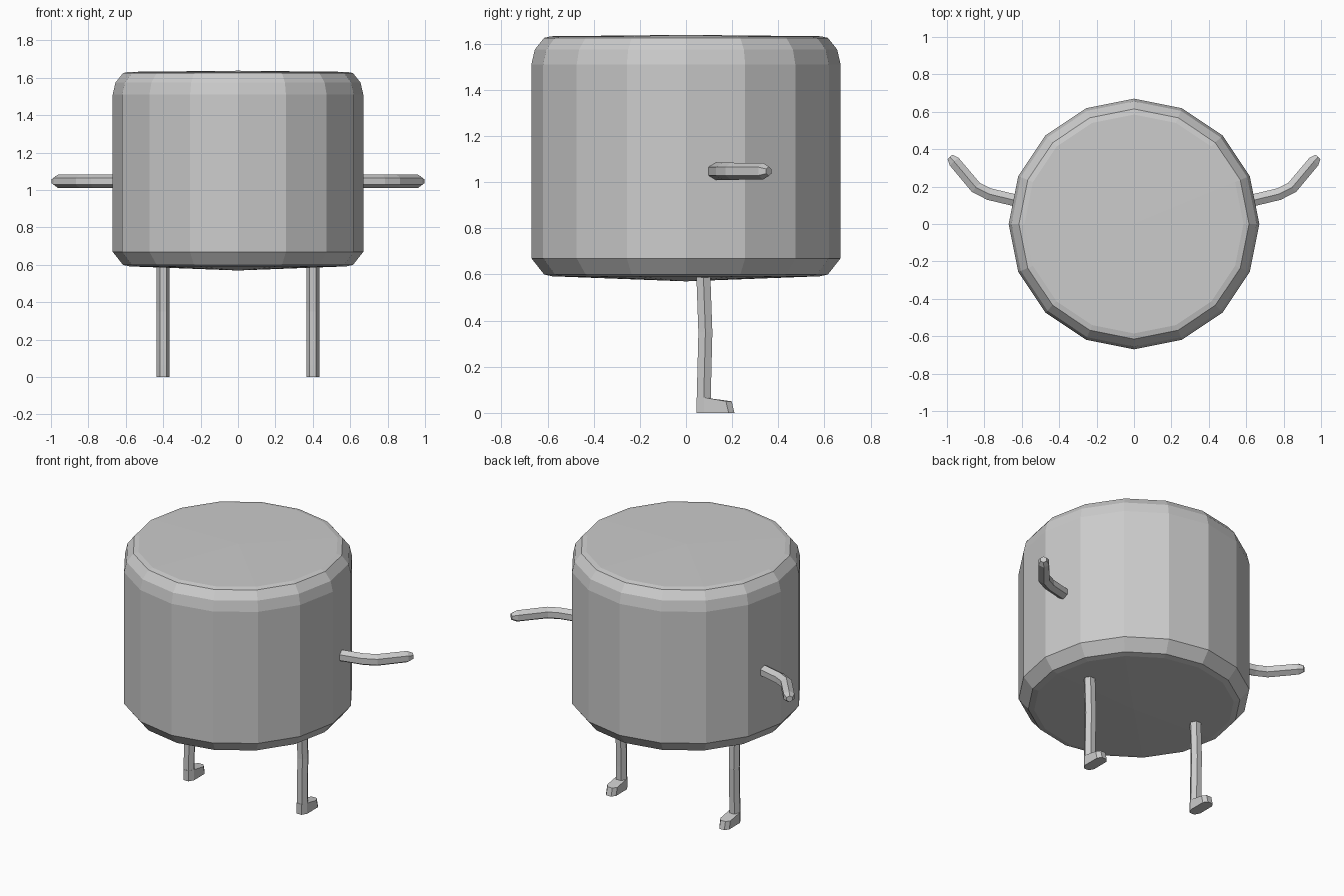
import bpy, bmesh
from math import sin, cos, pi
from mathutils import Vector

cube = bpy.data.objects.get("Cube")
if cube:
    bpy.data.objects.remove(cube)

grey = bpy.data.materials.new("light grey")
grey.use_nodes = True
grey.diffuse_color = (0.6, 0.6, 0.6, 1)
grey.node_tree.nodes["Principled BSDF"].inputs["Base Color"].default_value = (0.6, 0.6, 0.6, 1)


def finish(bm, name):
    bmesh.ops.recalc_face_normals(bm, faces=bm.faces)
    mesh = bpy.data.meshes.new(name)
    bm.to_mesh(mesh)
    bm.free()
    mesh.materials.append(grey)
    obj = bpy.data.objects.new(name, mesh)
    bpy.context.collection.objects.link(obj)
    return obj


def bridge(bm, rings):
    for low, high in zip(rings, rings[1:]):
        n = len(low)
        for i in range(n):
            j = (i + 1) % n
            bm.faces.new((low[i], low[j], high[j], high[i]))


def hex_sweep(name, path, radii, ridge):
    """Six-sided limb along a path, with corners pointing along the ridge axis."""
    bm = bmesh.new()
    points = [Vector(p) for p in path]
    ridge = Vector(ridge)
    rings = []
    for i, (p, r) in enumerate(zip(points, radii)):
        tangent = points[min(i + 1, len(points) - 1)] - points[max(i - 1, 0)]
        side = tangent.normalized().cross(ridge)
        rings.append([bm.verts.new(p + r * (ridge * cos(k * pi / 3) + side * sin(k * pi / 3)))
                      for k in range(6)])
    bridge(bm, rings)
    bm.faces.new(rings[0])
    bm.faces.new(rings[-1])
    return finish(bm, name)


# Drum body: sixteen-sided lathe with bevelled rims and slightly domed ends
SIDES = 16
profile = [(0.58, 0.592), (0.615, 0.6), (0.67, 0.67), (0.67, 1.51),
           (0.655, 1.575), (0.615, 1.625), (0.585, 1.632)]
bm = bmesh.new()
rings = [[bm.verts.new((r * cos(2 * pi * k / SIDES), r * sin(2 * pi * k / SIDES), z))
          for k in range(SIDES)] for r, z in profile]
bridge(bm, rings)
for ring, z in ((rings[0], 0.57), (rings[-1], 1.638)):
    centre = bm.verts.new((0, 0, z))
    for k in range(SIDES):
        bm.faces.new((ring[k], ring[(k + 1) % SIDES], centre))
finish(bm, "body")

for label, s in (("left", 1), ("right", -1)):
    # Arm: bent outwards and back, with a tapered tip
    arm = [(0.6, 0.118), (0.775, 0.16), (0.845, 0.195), (0.962, 0.334), (0.984, 0.359)]
    hex_sweep(label + "_arm", [(s * x, y, 1.047) for x, y in arm],
              [0.037, 0.037, 0.037, 0.036, 0.02], (0, 0, 1))

    # Leg: thin and slightly bowed
    leg = [(0.077, 0.01), (0.079, 0.15), (0.084, 0.35), (0.075, 0.6)]
    hex_sweep(label + "_leg", [(s * 0.4, y, z) for y, z in leg],
              [0.035] * 4, (1, 0, 0))

    # Foot: wedge with chamfered ends
    bm = bmesh.new()
    for half, heel, tip in ((0.0175, 0.045, 0.21), (0.035, 0.077, 0.185)):
        for m in (-half, half):
            x = s * 0.4 + m
            for y, z in ((heel, 0), (heel, 0.067), (tip, 0), (tip - 0.012, 0.05)):
                bm.verts.new((x, y, z))
    bmesh.ops.convex_hull(bm, input=bm.verts)
    bmesh.ops.dissolve_limit(bm, angle_limit=0.03, verts=bm.verts, edges=bm.edges)
    finish(bm, label + "_foot")
